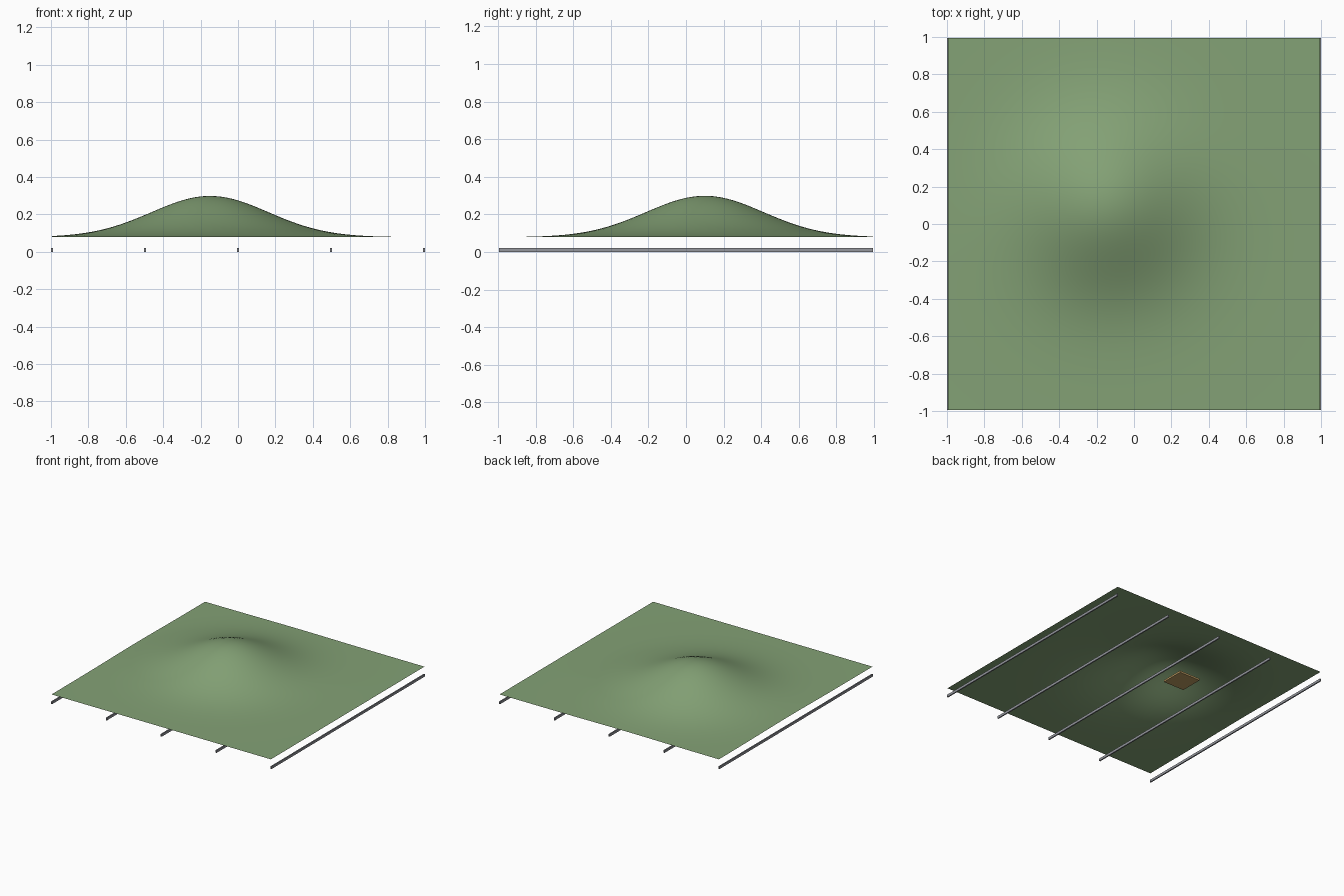
import bpy, bmesh, math

if "Cube" in bpy.data.objects:
    bpy.data.objects.remove(bpy.data.objects["Cube"])

HALF = 0.995           # half width of the sheet
BASE, RISE = 0.079, 0.22
PEAK = (-0.15, 0.10)
SPREAD = 0.195         # 2 * sigma squared


def material(name, rgb):
    m = bpy.data.materials.new(name)
    m.diffuse_color = (*rgb, 1)
    m.use_nodes = True
    m.node_tree.nodes["Principled BSDF"].inputs["Base Color"].default_value = m.diffuse_color
    return m


def finish(bm, name, mat):
    me = bpy.data.meshes.new(name)
    bm.to_mesh(me)
    bm.free()
    ob = bpy.data.objects.new(name, me)
    bpy.context.collection.objects.link(ob)
    me.materials.append(mat)
    return ob


def box(name, size, centre, mat):
    bm = bmesh.new()
    bmesh.ops.create_cube(bm, size=1)
    bmesh.ops.scale(bm, vec=size, verts=bm.verts)
    bmesh.ops.translate(bm, vec=centre, verts=bm.verts)
    return finish(bm, name, mat)


green = material("grass_green", (0.23, 0.36, 0.18))
steel = material("steel_grey", (0.30, 0.31, 0.34))
brown = material("ochre_brown", (0.50, 0.33, 0.12))

# Open terrain sheet with one smooth hill
bm = bmesh.new()
bmesh.ops.create_grid(bm, x_segments=80, y_segments=80, size=HALF)
for v in bm.verts:
    r2 = (v.co.x - PEAK[0]) ** 2 + (v.co.y - PEAK[1]) ** 2
    v.co.z = BASE + RISE * math.exp(-r2 / SPREAD)
for f in bm.faces:
    f.smooth = True
finish(bm, "terrain_sheet", green)

# Five thin rails running front to back under the sheet
for i in range(5):
    x = HALF * (i - 2) / 2
    box(f"rail_{i + 1}", (0.01, 2 * HALF, 0.02), (x, 0, 0.01), steel)

# Small plate hidden beneath the hill
box("hidden_plate", (0.19, 0.19, 0.015), (-0.30, 0.20, 0.10), brown)
